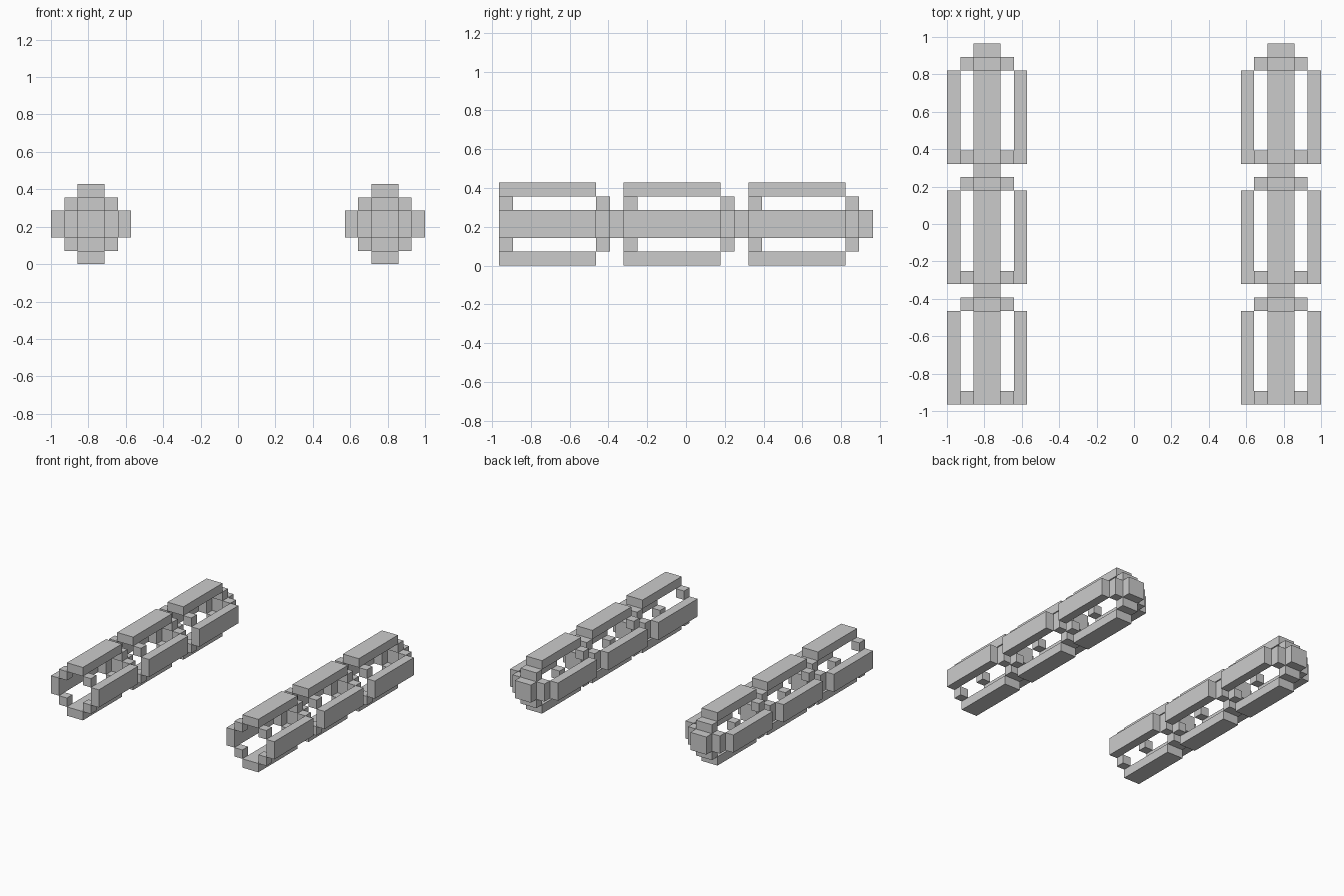
import bpy, bmesh
from mathutils import Matrix, Vector

if "Cube" in bpy.data.objects:
    bpy.data.objects.remove(bpy.data.objects["Cube"])

U = 1 / 14                      # grid cell size
X0, Y0 = 8 * U, -13.5 * U       # corner of the right-hand tube


def part(name, boxes):
    """Boxes in cell units (x0, x1, y0, y1, z0, z1), repeated 3x in y and mirrored in x."""
    bm = bmesh.new()
    for x0, x1, y0, y1, z0, z1 in boxes:
        lo = Vector((X0 + x0 * U, Y0 + y0 * U, z0 * U))
        hi = Vector((X0 + x1 * U, Y0 + y1 * U, z1 * U))
        size = hi - lo
        bmesh.ops.create_cube(
            bm, size=1,
            matrix=Matrix.Translation((lo + hi) / 2) @ Matrix.Diagonal((*size, 1)))
    mesh = bpy.data.meshes.new(name)
    bm.to_mesh(mesh)
    bm.free()
    ob = bpy.data.objects.new(name, mesh)
    bpy.context.collection.objects.link(ob)
    arr = ob.modifiers.new("Segments", 'ARRAY')
    arr.count = 3
    arr.use_relative_offset = False
    arr.use_constant_offset = True
    arr.constant_offset_displace = (0, 9 * U, 0)
    mir = ob.modifiers.new("Pair", 'MIRROR')
    mir.use_axis = (True, False, False)
    mir.use_mirror_merge = False
    return ob


def ring(y0, y1, a, b):
    """Four blocks around the tube axis, outer limits a to b."""
    return [(2, 4, y0, y1, b - 1, b), (2, 4, y0, y1, a, a + 1),
            (a, a + 1, y0, y1, 2, 4), (b - 1, b, y0, y1, 2, 4)]


# long outer bars
part("outer_bars", ring(0, 7, 0, 6))
# corner blocks joining the bars at the open front end
part("corner_blocks", [(x, x + 1, 0, 1, z, z + 1) for x in (1, 4) for z in (1, 4)])
# narrower ring behind the bars
part("neck_ring", ring(7, 8, 1, 5))
# closing block at the tip of each segment
part("end_cap", [(2, 4, 8, 9, 2, 4)])
